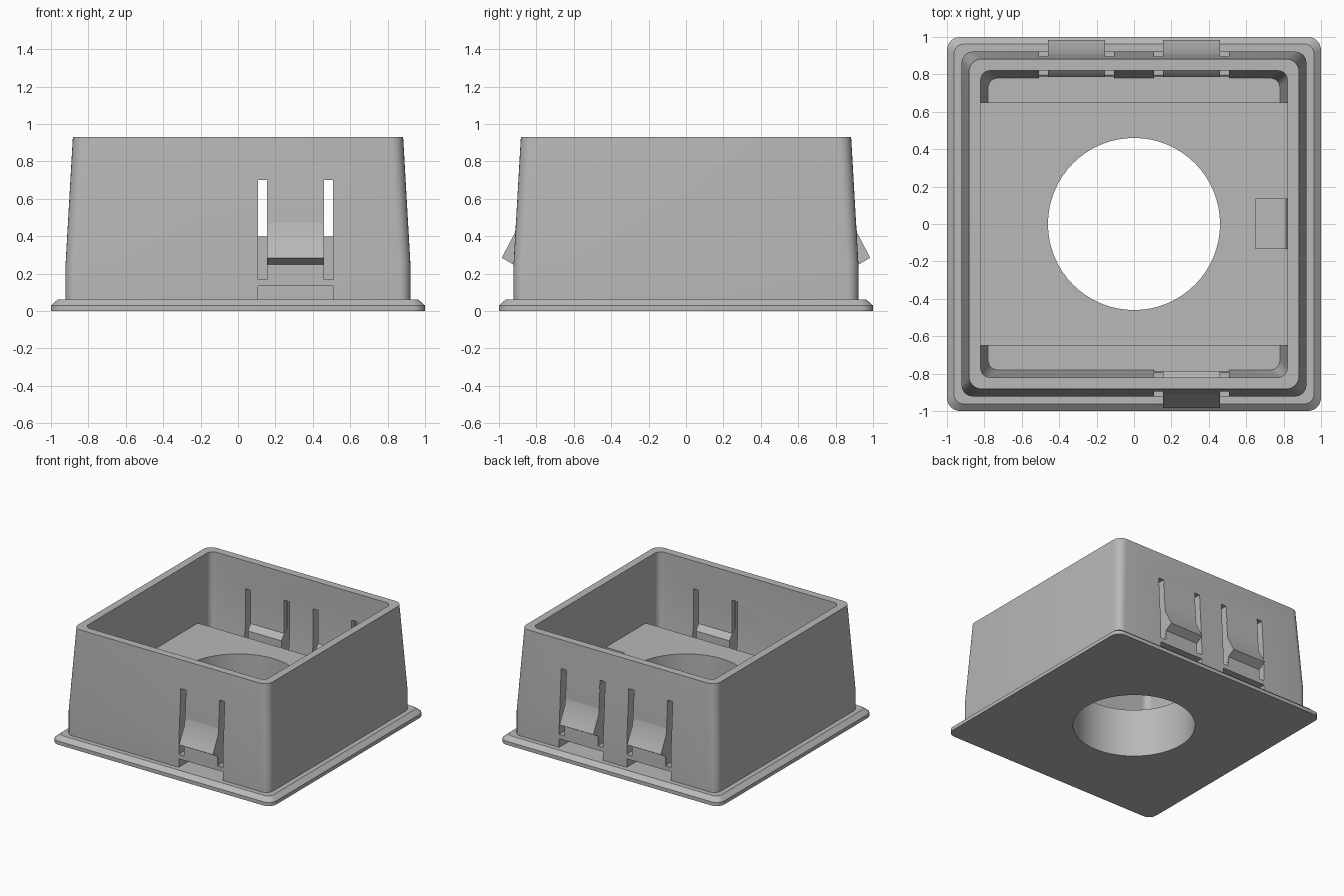
import bpy, bmesh, math

cube = bpy.data.objects.get("Cube")
if cube:
    bpy.data.objects.remove(cube, do_unlink=True)

grey = bpy.data.materials.new("plain_grey")
grey.use_nodes = True
grey.diffuse_color = (0.48, 0.48, 0.48, 1)
grey.node_tree.nodes["Principled BSDF"].inputs["Base Color"].default_value = (0.48, 0.48, 0.48, 1)


def finish(bm, name):
    bmesh.ops.recalc_face_normals(bm, faces=bm.faces[:])
    mesh = bpy.data.meshes.new(name)
    bm.to_mesh(mesh)
    bm.free()
    mesh.materials.append(grey)
    obj = bpy.data.objects.new(name, mesh)
    bpy.context.collection.objects.link(obj)
    return obj


def activate(obj):
    bpy.ops.object.select_all(action='DESELECT')
    obj.select_set(True)
    bpy.context.view_layer.objects.active = obj


def smooth(obj):
    activate(obj)
    bpy.ops.object.shade_smooth_by_angle(angle=math.radians(30))


def rounded_square(bm, half, radius, z, steps=6):
    verts = []
    for corner, (sx, sy) in enumerate([(1, 1), (-1, 1), (-1, -1), (1, -1)]):
        for i in range(steps + 1):
            a = math.pi / 2 * (corner + i / steps)
            c = half - radius
            verts.append(bm.verts.new((sx * c + radius * math.cos(a),
                                       sy * c + radius * math.sin(a), z)))
    return verts


def loft(name, rings, closed=False):
    """Join rounded squares (half width, corner radius, height)."""
    bm = bmesh.new()
    loops = [rounded_square(bm, *r) for r in rings]
    pairs = list(zip(loops, loops[1:]))
    if closed:
        pairs.append((loops[-1], loops[0]))
    else:
        bm.faces.new(loops[0])
        bm.faces.new(loops[-1])
    for a, b in pairs:
        for i in range(len(a)):
            j = (i + 1) % len(a)
            bm.faces.new((a[i], a[j], b[j], b[i]))
    return finish(bm, name)


def box(name, x, y, z):
    bm = bmesh.new()
    bmesh.ops.create_cube(bm, size=1)
    for v in bm.verts:
        v.co = [lo + (c + 0.5) * (hi - lo) for c, (lo, hi) in zip(v.co, (x, y, z))]
    return finish(bm, name)


def cut(obj, cutter):
    cutter.hide_render = True
    mod = obj.modifiers.new("cut", 'BOOLEAN')
    mod.operation, mod.solver, mod.object = 'DIFFERENCE', 'EXACT', cutter
    activate(obj)
    bpy.ops.object.modifier_apply(modifier=mod.name)
    bpy.data.objects.remove(cutter, do_unlink=True)


def bore(obj):
    bm = bmesh.new()
    bmesh.ops.create_cone(bm, cap_ends=True, segments=64, radius1=0.46, radius2=0.46, depth=2)
    cut(obj, finish(bm, "bore_cutter"))


def clip(name, centre, side):
    """Hook on the strip between two slots, with its inner ledge."""
    profile = [(0.86, 0.68), (0.896, 0.66), (0.904, 0.53), (0.914, 0.42), (0.985, 0.285),
               (0.92, 0.247), (0.90, 0.17), (0.785, 0.17), (0.785, 0.38), (0.822, 0.43), (0.86, 0.45)]
    bm = bmesh.new()
    ends = [[bm.verts.new((centre + dx, side * y, z)) for y, z in profile]
            for dx in (-0.153, 0.153)]
    for end in ends:
        bm.faces.new(end)
    for i in range(len(profile)):
        j = (i + 1) % len(profile)
        bm.faces.new((ends[0][i], ends[0][j], ends[1][j], ends[1][i]))
    smooth(finish(bm, name))


# Bottom flange with a bevelled rim
flange = loft("flange", [(1, 0.07, 0), (1, 0.07, 0.03), (0.962, 0.05, 0.063)])
bore(flange)
smooth(flange)

# Hollow drafted wall: outside going up, inside going down
wall = loft("box_wall", [(0.922, 0.06, 0.063), (0.922, 0.06, 0.25), (0.883, 0.07, 0.93),
                         (0.82, 0.05, 0.93), (0.82, 0.05, 0.4), (0.78, 0.05, 0.063)], closed=True)

# Slots and bottom windows around each clip
clips = [("front_clip", 0.307, -1), ("back_left_clip", 0.307, 1), ("back_right_clip", -0.307, 1)]
for name, centre, side in clips:
    y = sorted((side * 0.7, side * 1.1))
    for dx in (-0.176, 0.176):
        x = centre + dx
        cut(wall, box("slot_cutter", (x - 0.024, x + 0.024), y, (0.17, 0.7)))
    cut(wall, box("window_cutter", (centre - 0.2, centre + 0.2), y, (0, 0.133)))
    clip(name, centre, side)
smooth(wall)

# Raised inner platform with the round opening and a side pocket
platform = box("inner_platform", (-0.822, 0.822), (-0.65, 0.65), (0.05, 0.4))
bore(platform)
cut(platform, box("pocket_cutter", (0.65, 0.82), (-0.13, 0.135), (0.33, 0.5)))
smooth(platform)
